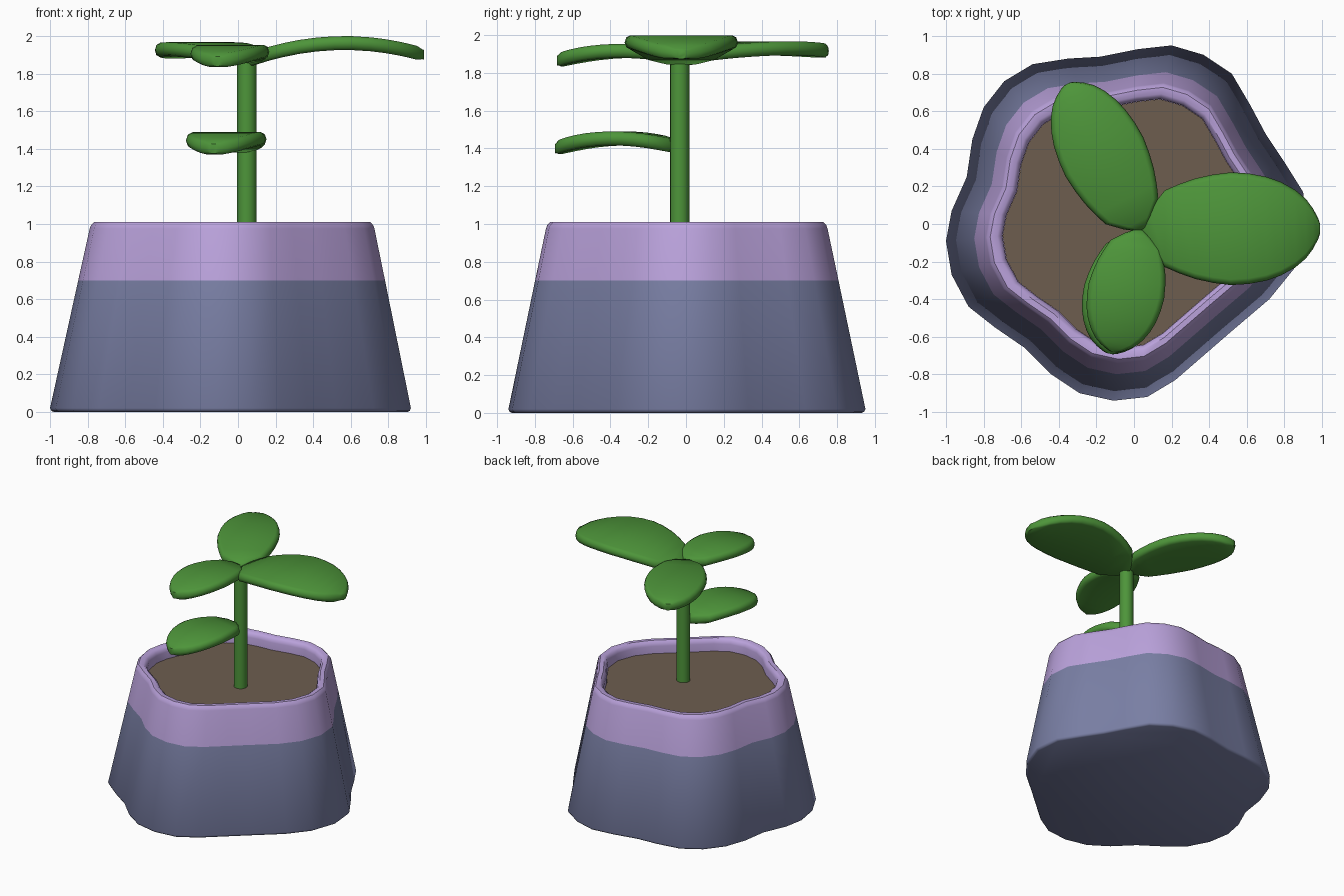
import bpy, bmesh, math
from mathutils import Vector

if "Cube" in bpy.data.objects:
    bpy.data.objects.remove(bpy.data.objects["Cube"])


def mat(name, rgb):
    m = bpy.data.materials.new(name)
    m.diffuse_color = (*rgb, 1)
    m.use_nodes = True
    m.node_tree.nodes["Principled BSDF"].inputs["Base Color"].default_value = m.diffuse_color
    return m


BLUE = mat("slate_blue", (0.19, 0.21, 0.37))
LILAC = mat("lilac", (0.49, 0.36, 0.71))
SOIL = mat("soil_brown", (0.155, 0.11, 0.078))
GREEN = mat("leaf_green", (0.075, 0.30, 0.042))


def loft(name, rings, mats, cap_end=True, angle=40):
    """Skin a list of equal-length closed rings and cap the ends."""
    bm = bmesh.new()
    vr = [[bm.verts.new(p) for p in r] for r in rings]
    n = len(rings[0])
    for a, b in zip(vr, vr[1:]):
        for i in range(n):
            j = (i + 1) % n
            bm.faces.new((a[i], a[j], b[j], b[i]))
    bm.faces.new(vr[0][::-1])
    if cap_end:
        bm.faces.new(vr[-1])
    bmesh.ops.recalc_face_normals(bm, faces=bm.faces)
    me = bpy.data.meshes.new(name)
    bm.to_mesh(me)
    bm.free()
    for m in mats:
        me.materials.append(m)
    ob = bpy.data.objects.new(name, me)
    bpy.context.collection.objects.link(ob)
    bpy.ops.object.select_all(action='DESELECT')
    ob.select_set(True)
    bpy.context.view_layer.objects.active = ob
    bpy.ops.object.shade_smooth_by_angle(angle=math.radians(angle))
    return ob


# Wavy pot footprint, counter-clockwise
FOOT = [(-1, -.09), (-.97, -.27), (-.88, -.44), (-.74, -.55), (-.58, -.66), (-.44, -.80),
        (-.29, -.90), (-.11, -.94), (.07, -.92), (.22, -.83), (.37, -.70), (.52, -.57),
        (.72, -.40), (.85, -.24), (.92, -.04), (.90, .17), (.80, .33), (.70, .48),
        (.62, .63), (.52, .80), (.37, .90), (.20, .95), (.02, .93), (-.18, .89),
        (-.35, .88), (-.54, .85), (-.69, .76), (-.80, .62), (-.86, .45), (-.89, .25),
        (-.97, .07)]


def foot_ring(s, z):
    return [(x * s, y * s, z) for x, y in FOOT]


# Pot: tapered wall, rounded rim, inner wall down to the soil
profile = [(.98, 0), (.993, .006), (1, .02), (.85, .7), (.789, .975), (.782, .993), (.765, 1.01),
           (.728, 1.01), (.708, .995), (.70, .97), (.70, .88)]
pot = loft("pot", [foot_ring(s, z) for s, z in profile], [BLUE, LILAC])
for f in pot.data.polygons:
    f.material_index = 1 if f.center.z > 0.7 else 0

# Soil disc
loft("soil", [foot_ring(.699, .885), foot_ring(.699, .91)], [SOIL])

# Stem
STEM = (.047, -.033)
loft("stem", [[(STEM[0] + .052 * math.cos(a * math.tau / 16),
                STEM[1] + .052 * math.sin(a * math.tau / 16), z) for a in range(16)]
              for z in (.9, 1.87)], [GREEN])

# Leaf outline: (position along the leaf, half-width fraction)
LEAF = [(0, .08), (.05, .36), (.13, .68), (.21, .79), (.3, .89), (.4, .96), (.5, 1), (.6, .98),
        (.7, .92), (.78, .83), (.86, .69), (.92, .53), (.96, .36), (.99, .18), (1, .08)]


def leaf(name, base, tip, half, zs):
    b, t = Vector(base), Vector(tip)
    side = Vector((-(t - b).y, (t - b).x)).normalized()
    z0, z1, z2 = zs  # heights at base, at 0.6 and at tip
    rings = []
    for u, w in LEAF:
        c = b.lerp(t, u)
        z = (z0 * (u - .6) * (u - 1) / .6 + z1 * u * (u - 1) / -.24 + z2 * u * (u - .6) / .4)
        w *= half
        h = .037 if .04 < u < .97 else .026
        e = min(.03, w * .5)  # rounded edge
        sec = [(-w + e, h), (-w + e * .3, h * .7), (-w, 0), (-w + e * .3, -h * .7), (-w + e, -h),
               (w - e, -h), (w - e * .3, -h * .7), (w, 0), (w - e * .3, h * .7), (w - e, h)]
        rings.append([(c.x + side.x * p, c.y + side.y * p, z + q) for p, q in sec])
    loft(name, rings, [GREEN], angle=50)


leaf("right_leaf", (.04, -.025), (.99, -.025), .30, (1.865, 1.962, 1.90))
leaf("back_leaf", (.04, -.03), (-.355, .745), .232, (1.885, 1.93, 1.915))
leaf("front_leaf", (.03, -.03), (-.11, -.68), .205, (1.885, 1.912, 1.865))
leaf("lower_leaf", (.01, -.05), (-.13, -.69), .21, (1.41, 1.45, 1.40))
